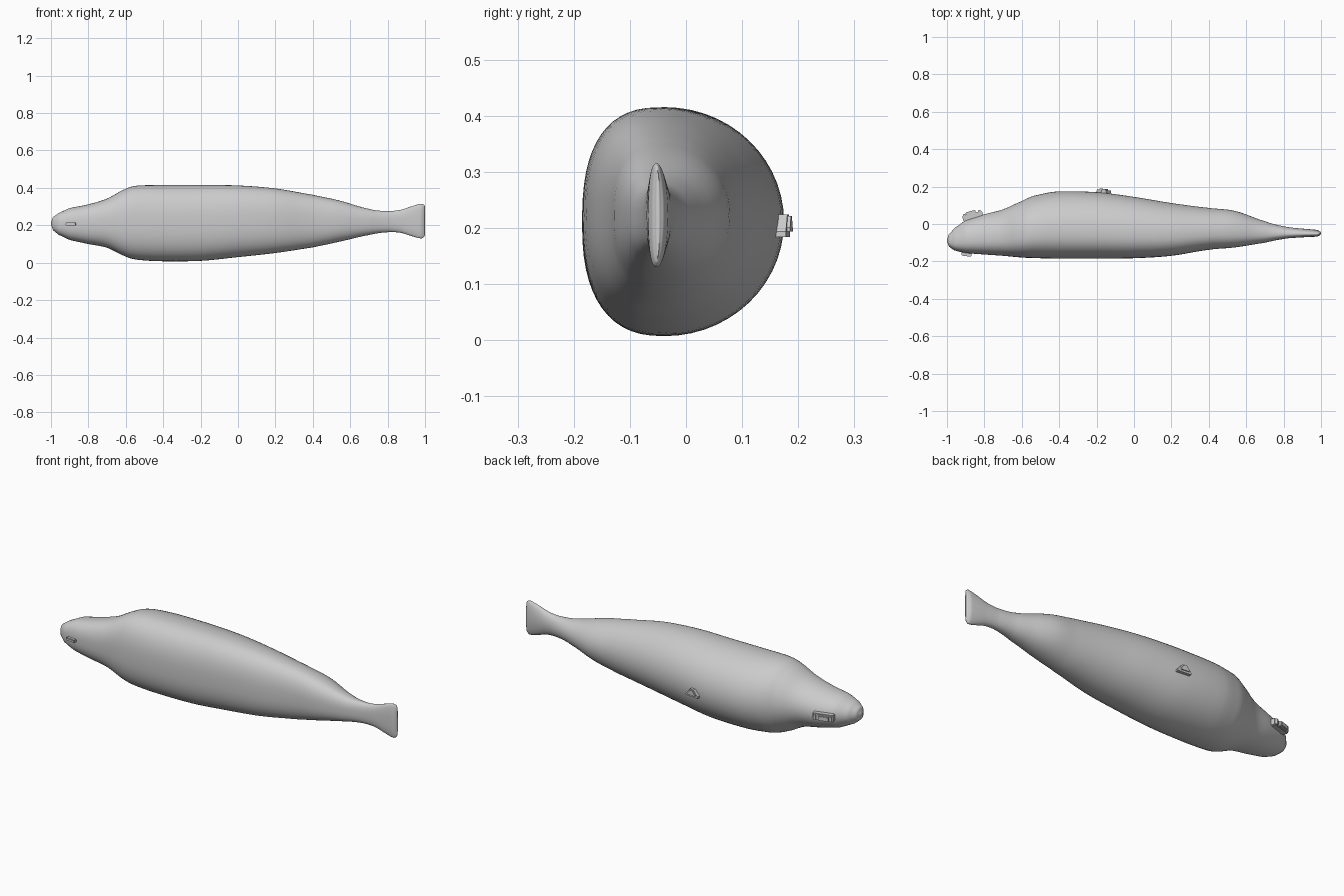
import bpy
import bmesh
from math import sin, cos, pi, atan2
from mathutils import Matrix, Vector

default_cube = bpy.data.objects.get("Cube")
if default_cube:
    bpy.data.objects.remove(default_cube)


def make_material(name, rgb):
    material = bpy.data.materials.new(name)
    material.use_nodes = True
    color = (*rgb, 1)
    material.diffuse_color = color
    material.node_tree.nodes["Principled BSDF"].inputs["Base Color"].default_value = color
    return material


grey = make_material("plain grey", (0.6, 0.6, 0.6))


def finish(bm, name, angle):
    """Turn a bmesh into a named, shaded object."""
    bmesh.ops.recalc_face_normals(bm, faces=bm.faces)
    mesh = bpy.data.meshes.new(name)
    bm.to_mesh(mesh)
    bm.free()
    mesh.materials.append(grey)
    obj = bpy.data.objects.new(name, mesh)
    bpy.context.collection.objects.link(obj)
    bpy.ops.object.select_all(action="DESELECT")
    obj.select_set(True)
    bpy.context.view_layer.objects.active = obj
    bpy.ops.object.shade_smooth_by_angle(angle=angle)
    return obj


def signed_power(value, exponent):
    return abs(value) ** exponent * (1 if value >= 0 else -1)


def catmull_rom(a, b, c, d, t):
    return (b * 2 + (c - a) * t + (a * 2 - b * 5 + c * 4 - d) * t**2
            + (b * 3 - a - c * 3 + d) * t**3) / 2


def section_ring(bm, section, sides):
    """Cross-section that is fuller towards the front than the back."""
    x, low, high, front, back = section
    middle = front + (back - front) * 0.41
    center, half = (low + high) / 2, (high - low) / 2
    ring = []
    for i in range(sides):
        angle = 2 * pi * i / sides
        c, s = cos(angle), sin(angle)
        power = 2 / 2.5 if c < 0 else 1
        depth = middle - front if c < 0 else back - middle
        y = middle + signed_power(c, power) * depth
        z = center + signed_power(s, power) * half
        ring.append(bm.verts.new((x, y, z)))
    return ring


def lofted_body(name, stations, steps=5, sides=56):
    padded = [stations[0]] + stations + [stations[-1]]
    sections = []
    for a, b, c, d in zip(padded, padded[1:], padded[2:], padded[3:]):
        for k in range(steps):
            t = k / steps
            sections.append([catmull_rom(*v, t) for v in zip(a, b, c, d)])
            # Spacing along the body stays linear
            sections[-1][0] = b[0] + (c[0] - b[0]) * t
    sections.append(stations[-1])
    bm = bmesh.new()
    rings = [section_ring(bm, s, sides) for s in sections]
    for r, q in zip(rings, rings[1:]):
        for i in range(sides):
            j = (i + 1) % sides
            bm.faces.new((r[i], r[j], q[j], q[i]))
    bm.faces.new(rings[0])
    bm.faces.new(rings[-1])
    return finish(bm, name, pi / 3)


def box(name, center, size, turn=0, bevel=0.003):
    bm = bmesh.new()
    bmesh.ops.create_cube(bm, size=1)
    bmesh.ops.scale(bm, vec=size, verts=bm.verts)
    bmesh.ops.bevel(bm, geom=bm.edges[:], offset=bevel, segments=2, affect="EDGES")
    matrix = Matrix.Translation(center) @ Matrix.Rotation(turn, 4, "Z")
    bmesh.ops.transform(bm, matrix=matrix, verts=bm.verts)
    return finish(bm, name, pi / 6)


def plate(name, outline, center, thickness, turn):
    """Extrude an x-z outline along y."""
    bm = bmesh.new()
    face = bm.faces.new([bm.verts.new((x, 0, z)) for x, z in outline])
    extruded = bmesh.ops.extrude_face_region(bm, geom=[face])["geom"]
    moved = [v for v in extruded if isinstance(v, bmesh.types.BMVert)]
    bmesh.ops.translate(bm, vec=(0, thickness, 0), verts=moved)
    matrix = Matrix.Translation(center) @ Matrix.Rotation(turn, 4, "Z")
    bmesh.ops.transform(bm, matrix=matrix, verts=bm.verts)
    return finish(bm, name, pi / 6)


# Body and tail: position, then lower, upper, front and back limits
body_stations = [
    (-1, .203, .217, -.095, -.08),
    (-.99, .175, .243, -.12, -.055),
    (-.96, .15, .265, -.141, -.022),
    (-.9, .122, .292, -.155, .02),
    (-.8, .1, .312, -.163, .052),
    (-.7, .08, .343, -.17, .078),
    (-.6, .033, .395, -.179, .122),
    (-.54, .016, .412, -.182, .15),
    (-.42, .008, .415, -.185, .173),
    (-.2, .01, .415, -.185, .17),
    (0, .03, .413, -.183, .145),
    (.2, .052, .397, -.17, .112),
    (.4, .082, .363, -.138, .086),
    (.54, .112, .333, -.125, .07),
    (.7, .148, .288, -.1, .015),
    (.8, .163, .276, -.08, -.012),
    (.87, .16, .283, -.073, -.022),
    (.93, .142, .302, -.07, -.027),
    (.98, .13, .315, -.067, -.032),
    (.995, .138, .31, -.06, -.04),
    (1, .148, .3, -.053, -.047),
]
lofted_body("body", body_stations)

# Small bar on the front of the head
box("front_bar", (-.895, -.16, .206), (.055, .024, .016), -.12)

# Stepped block on the back of the head
slope = atan2(.03, .11)
along = Vector((cos(slope), sin(slope), 0))
out = Vector((-sin(slope), cos(slope), 0))
mount = Vector((-.862, .042, .21))
box("head_block_base", mount, (.11, .03, .036), slope)
box("head_block_top", mount + out * .018 - along * .006, (.055, .022, .026), slope)
for side in (-1, 1):
    box("head_block_rib", mount + out * .017 + along * side * .042,
        (.014, .012, .03), slope, .002)

# Small stepped triangular fitting behind the body
tilt = -.1
triangle = [(-.038, -.022), (.038, -.022), (.038, -.012),
            (.012, .018), (-.012, .018), (-.038, -.012)]
plate("back_fitting_base", triangle, (-.163, .16, .206), .022, tilt)
inner = [(x * .62, z * .7 + .003) for x, z in triangle]
plate("back_fitting_top", inner, (-.163, .175, .206), .013, tilt)
